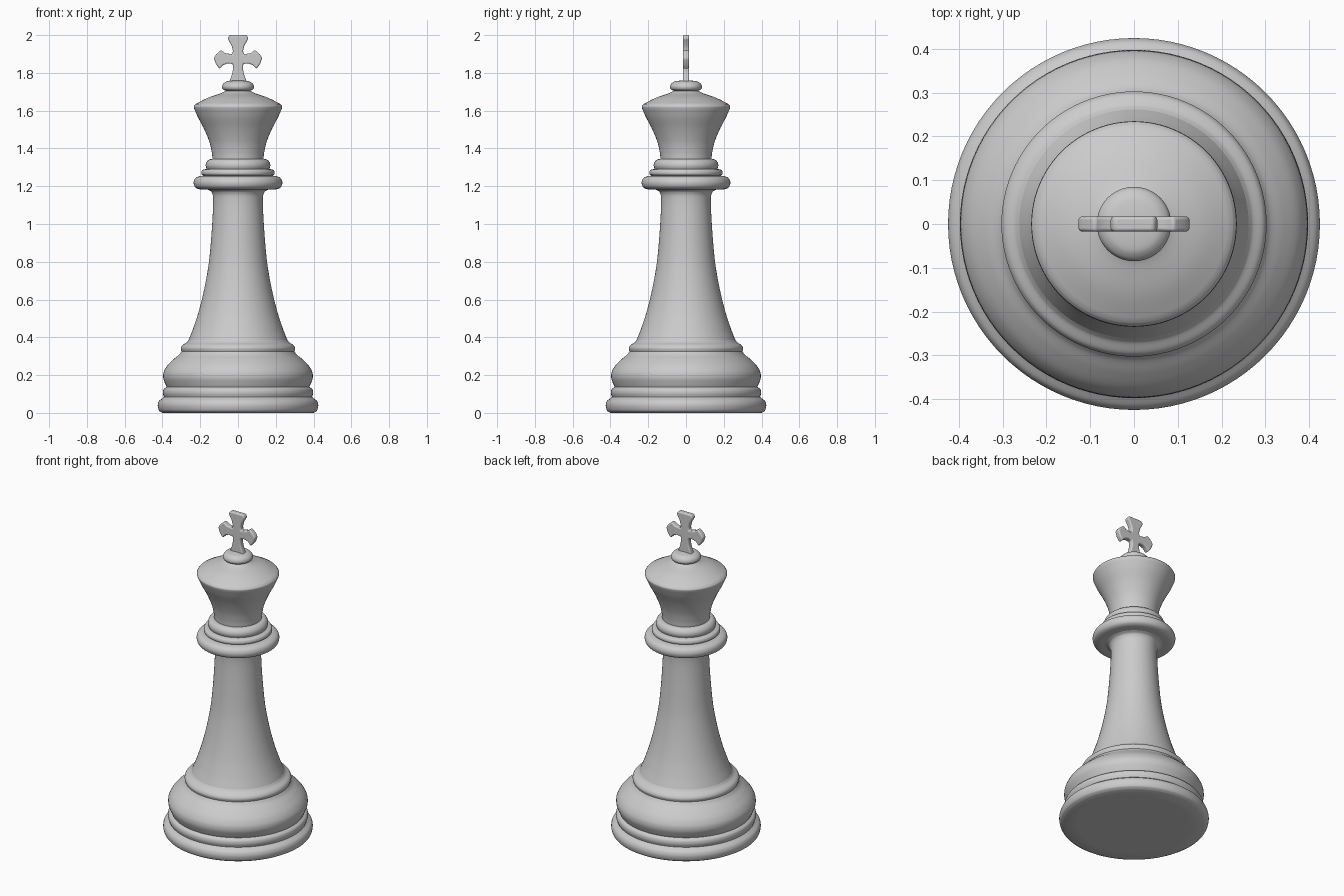
import bpy, bmesh, math
from mathutils import Vector

if "Cube" in bpy.data.objects:
    bpy.data.objects.remove(bpy.data.objects["Cube"])


def smooth_path(pts, steps=5):
    """Catmull-Rom curve through (radius, height) points."""
    p = [Vector(q) for q in pts]
    p = [2 * p[0] - p[1]] + p + [2 * p[-1] - p[-2]]
    out = []
    for i in range(1, len(p) - 2):
        a, b, c, d = p[i - 1:i + 3]
        ta = (c - a) * min(0.5, 0.5 * (c - b).length / max((b - a).length, 1e-6))
        tb = (d - b) * min(0.5, 0.5 * (c - b).length / max((d - c).length, 1e-6))
        for k in range(steps):
            t = k / steps
            h = t * t * (3 - 2 * t)
            out.append(b * (1 - h) + c * h + ta * (t * (1 - t) ** 2) + tb * (t * t * (t - 1)))
    return out + [p[-2]]


def finish(bm, name, angle):
    bmesh.ops.recalc_face_normals(bm, faces=bm.faces)
    me = bpy.data.meshes.new(name)
    bm.to_mesh(me)
    bm.free()
    ob = bpy.data.objects.new(name, me)
    bpy.context.collection.objects.link(ob)
    bpy.ops.object.select_all(action='DESELECT')
    bpy.context.view_layer.objects.active = ob
    ob.select_set(True)
    bpy.ops.object.shade_smooth_by_angle(angle=math.radians(angle))
    return ob


def lathe(name, sections, n=96):
    """Turn profile sections; each section is smooth, corners lie between them."""
    path = []
    for s in sections:
        for q in smooth_path(s):
            if not path or (q - path[-1]).length > 1e-5:
                path.append(q)
    bm = bmesh.new()
    vs = [bm.verts.new((q.x, 0, q.y)) for q in path]
    es = [bm.edges.new(e) for e in zip(vs, vs[1:])]
    bmesh.ops.spin(bm, geom=vs + es, cent=(0, 0, 0), axis=(0, 0, 1),
                   angle=2 * math.pi, steps=n, use_merge=True)
    bmesh.ops.remove_doubles(bm, verts=bm.verts, dist=1e-5)
    # outward normals follow the upward profile direction
    ob = finish(bm, name, 40)
    me = ob.data
    if sum(f.normal.dot(Vector((f.center.x, f.center.y, 0))) * f.area for f in me.polygons) < 0:
        me.flip_normals()
    return ob


# Stepped base: foot, bead, large bulge, small ring
lathe("base", [
    [(0, 0), (0.40, 0)],
    [(0.40, 0), (0.418, 0.012), (0.425, 0.04), (0.418, 0.063), (0.40, 0.078), (0.392, 0.084)],
    [(0.392, 0.084), (0.398, 0.105), (0.394, 0.125), (0.378, 0.137)],
    [(0.378, 0.137), (0.386, 0.155), (0.396, 0.185), (0.394, 0.215), (0.375, 0.25),
     (0.34, 0.285), (0.312, 0.308), (0.299, 0.325)],
    [(0.299, 0.325), (0.303, 0.342), (0.295, 0.358), (0.272, 0.373), (0.262, 0.385)],
])

# Tapered stem flaring out under the collar
lathe("stem", [
    [(0.262, 0.385), (0.24, 0.44), (0.21, 0.53), (0.18, 0.65), (0.155, 0.79), (0.14, 0.95),
     (0.132, 1.09), (0.133, 1.15), (0.142, 1.172), (0.16, 1.182)],
])

# Collar of three stacked rings
lathe("collar", [
    [(0.16, 1.182), (0.205, 1.184), (0.227, 1.195), (0.235, 1.218), (0.227, 1.241),
     (0.205, 1.253), (0.18, 1.256)],
    [(0.18, 1.256), (0.192, 1.262), (0.194, 1.274), (0.188, 1.286), (0.166, 1.292)],
    [(0.166, 1.292), (0.171, 1.308), (0.168, 1.325), (0.155, 1.34), (0.135, 1.345)],
])

# Flared crown with a sloped top
lathe("crown", [
    [(0.135, 1.345), (0.138, 1.375), (0.15, 1.43), (0.178, 1.50), (0.212, 1.565), (0.232, 1.61)],
    [(0.232, 1.61), (0.234, 1.622), (0.226, 1.634)],
    [(0.226, 1.634), (0.16, 1.668), (0.09, 1.692), (0.066, 1.705)],
])

# Flattened knob on top of the crown
lathe("knob", [
    [(0.066, 1.705), (0.081, 1.714), (0.085, 1.727), (0.079, 1.742), (0.062, 1.754),
     (0.03, 1.759), (0, 1.76)],
])

# Flat cross with flaring arms: right half outline, mirrored
half = [(0.048, 1.75), (0.034, 1.785), (0.026, 1.82), (0.028, 1.848), (0.055, 1.85),
        (0.078, 1.842), (0.097, 1.821), (0.116, 1.845), (0.128, 1.878), (0.116, 1.898),
        (0.09, 1.921), (0.068, 1.905), (0.030, 1.898), (0.027, 1.918), (0.034, 1.945),
        (0.055, 1.982), (0.046, 2.0)]
outline = half + [(-x, z) for x, z in reversed(half)]
bm = bmesh.new()
face = bm.faces.new([bm.verts.new((x, -0.017, z)) for x, z in outline])
ext = bmesh.ops.extrude_face_region(bm, geom=[face])
bmesh.ops.translate(bm, vec=(0, 0.034, 0),
                    verts=[v for v in ext["geom"] if isinstance(v, bmesh.types.BMVert)])
cross = finish(bm, "cross", 50)
bev = cross.modifiers.new("rounded_edges", 'BEVEL')
bev.width = 0.007
bev.segments = 3
bev.limit_method = 'ANGLE'
bev.angle_limit = math.radians(40)
